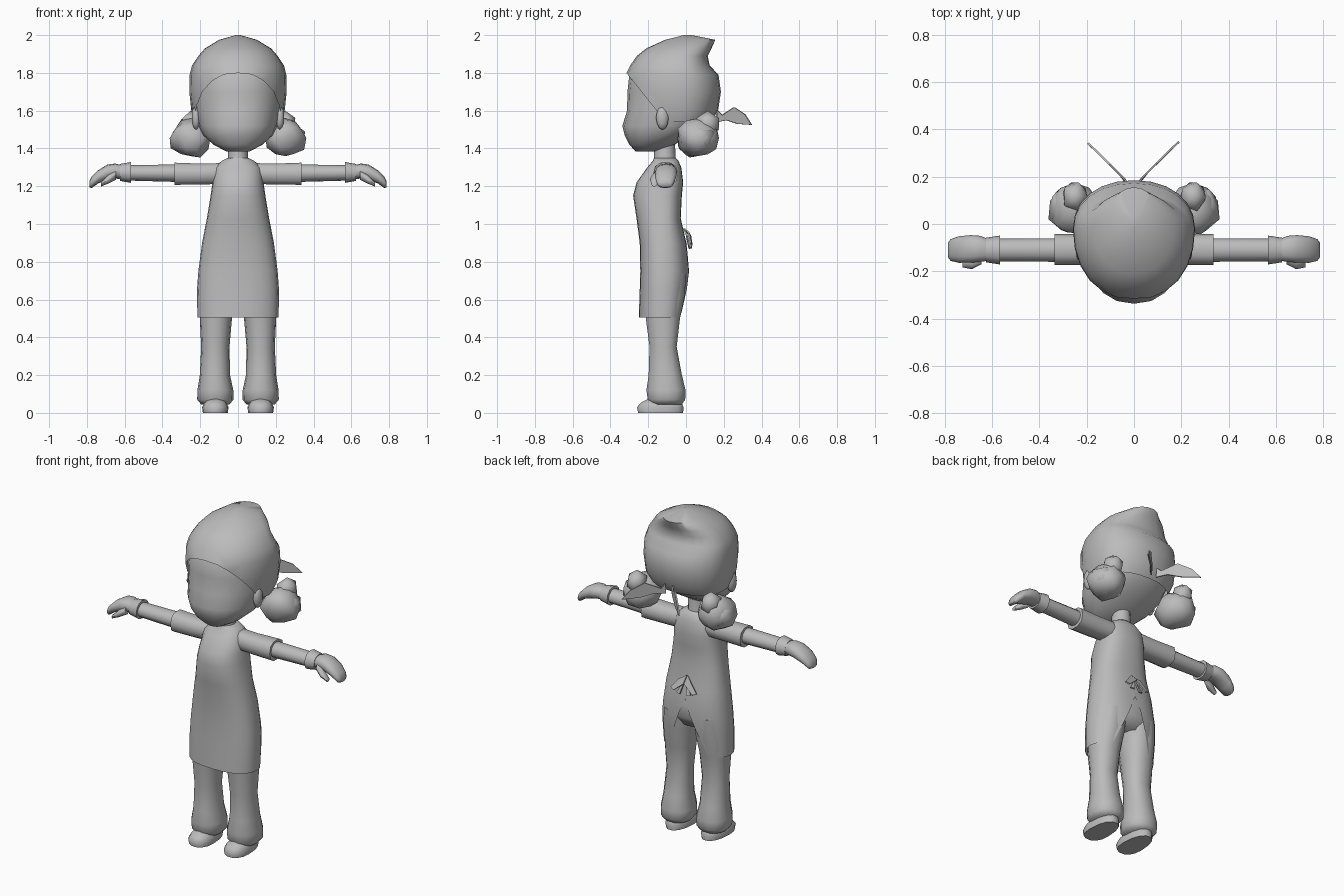
import bpy, bmesh, math
from mathutils import Vector, noise

grey = bpy.data.materials.new("plain grey")
grey.diffuse_color = (0.5, 0.5, 0.5, 1)


def finish(name, bm, angle=50, smooth=True):
    bmesh.ops.recalc_face_normals(bm, faces=bm.faces)
    me = bpy.data.meshes.new(name)
    bm.to_mesh(me)
    bm.free()
    ob = bpy.data.objects.new(name, me)
    bpy.context.collection.objects.link(ob)
    me.materials.append(grey)
    if smooth:
        bpy.ops.object.select_all(action='DESELECT')
        ob.select_set(True)
        bpy.context.view_layer.objects.active = ob
        bpy.ops.object.shade_smooth_by_angle(angle=math.radians(angle))
    return ob


def loft(rings, n=16, power=2.0, caps=(True, True), place=lambda u, v, t: (u, v, t)):
    """Skin rings of (t, centre u, half width u, v low, v high, v of widest point)."""
    bm = bmesh.new()
    loops = []
    for t, cu, w, lo, hi, cv in rings:
        loop = []
        for i in range(n):
            a = 2 * math.pi * i / n
            c, s = math.cos(a), math.sin(a)
            c = math.copysign(abs(c) ** (2 / power), c)
            s = math.copysign(abs(s) ** (2 / power), s)
            v = cv + s * ((hi - cv) if s > 0 else (cv - lo))
            loop.append(bm.verts.new(place(cu + w * c, v, t)))
        loops.append(loop)
    for a, b in zip(loops, loops[1:]):
        for i in range(n):
            j = (i + 1) % n
            bm.faces.new((a[i], a[j], b[j], b[i]))
    for use, loop in zip(caps, (loops[0], loops[-1])):
        if use:
            bm.faces.new(loop)
    return bm


def plate(name, outline, thick=0.008):
    bm = bmesh.new()
    face = bm.faces.new([bm.verts.new(p) for p in outline])
    face.normal_update()
    nrm = face.normal.copy()
    ext = bmesh.ops.extrude_face_region(bm, geom=[face])
    for v in ext["geom"]:
        if isinstance(v, bmesh.types.BMVert):
            v.co += nrm * thick
    return finish(name, bm, smooth=False)


def blob(name, centre, radii, sub=2, lump=0.0):
    bm = bmesh.new()
    bmesh.ops.create_icosphere(bm, subdivisions=sub, radius=1)
    for v in bm.verts:
        p = v.co.copy()
        k = 1 + lump * noise.noise(Vector((abs(centre[0]) + p.x * math.copysign(1, centre[0]), p.y, p.z)) * 2.2)
        v.co = Vector(centre) + Vector([p[i] * radii[i] * k for i in range(3)])
    return finish(name, bm, 60)


# Head with protruding muzzle
head = [(1.383, 0, .06, -.265, -.17, -.21), (1.42, 0, .13, -.30, -.06, -.18),
        (1.47, 0, .185, -.325, .02, -.12), (1.52, 0, .21, -.337, .09, -.08),
        (1.60, 0, .228, -.312, .155, -.05), (1.70, 0, .24, -.31, .165, -.03),
        (1.79, 0, .235, -.30, .155, -.03), (1.85, 0, .21, -.26, .08, -.05)]
finish("head", loft(head, 20, 2.2), 60)

# Head scarf: sloping front edge, notch under the raised rear fold
scarf = [(1.54, 0, .225, -.30, .13, -.03), (1.60, 0, .247, -.32, .17, -.02),
         (1.70, 0, .258, -.322, .185, -.02), (1.79, 0, .256, -.32, .172, -.02),
         (1.84, 0, .243, -.295, .125, -.02), (1.89, 0, .21, -.26, .115, -.02),
         (1.93, 0, .175, -.21, .135, 0), (1.975, 0, .10, -.11, .155, .02),
         (2.0, 0, .012, -.012, .03, .01)]
bm = loft(scarf, 24, 2.15, (False, True))
bmesh.ops.bisect_plane(bm, geom=bm.verts[:] + bm.edges[:] + bm.faces[:], plane_co=(0, -.3, 1.78),
                       plane_no=(0, 1.25, 1), clear_inner=True)
finish("head_scarf", bm, 55)

# Neck
finish("neck", loft([(1.28, 0, .07, -.18, -.04, -.11), (1.35, 0, .053, -.17, -.055, -.11),
                     (1.47, 0, .05, -.17, -.06, -.11)], 12), 50)

# Apron dress, open at the back below the bow
dress = [(.505, 0, .215, -.25, -.015, -.12), (.65, 0, .217, -.245, .008, -.12),
         (.75, 0, .21, -.242, .018, -.12), (.90, 0, .19, -.245, .002, -.12),
         (1.03, 0, .165, -.262, -.028, -.12), (1.15, 0, .145, -.28, -.022, -.12),
         (1.22, 0, .135, -.262, -.015, -.11), (1.30, 0, .125, -.205, -.025, -.11),
         (1.335, 0, .085, -.175, -.04, -.11), (1.35, 0, .055, -.17, -.055, -.11)]
bm = loft(dress, 24, 2.4, (False, True))
for side in (-1, 1):
    back = [f for f in bm.faces if f.calc_center_median().y > -.1 and f.calc_center_median().z < .9]
    geom = list({v for f in back for v in f.verts}) + list({e for f in back for e in f.edges}) + back
    bmesh.ops.bisect_plane(bm, geom=geom, plane_co=(0, 0, .84), plane_no=(side, 0, .4))
slit = [f for f in bm.faces if f.calc_center_median().y > -.1
        and abs(f.calc_center_median().x) < .4 * (.84 - f.calc_center_median().z)]
bmesh.ops.delete(bm, geom=slit, context='FACES')
finish("apron_dress", bm, 60)

# Hips under the apron
finish("hips", loft([(.66, 0, .17, -.20, -.03, -.11), (.72, 0, .195, -.225, .006, -.12),
                     (.80, 0, .195, -.23, .01, -.12), (.92, 0, .17, -.22, -.02, -.12)], 20, 2.3), 60)

for side, word in ((1, "right"), (-1, "left")):
    # Flared trouser leg
    leg = [(.045, .12, .075, -.19, -.02, -.10), (.07, .12, .096, -.205, -.002, -.10),
           (.12, .12, .095, -.212, 0, -.10), (.20, .122, .08, -.20, -.02, -.10),
           (.35, .12, .075, -.195, -.048, -.11), (.50, .117, .085, -.215, -.03, -.11),
           (.62, .108, .095, -.22, -.005, -.11), (.74, .10, .095, -.22, .004, -.11)]
    finish(word + "_trouser_leg",
           loft(leg, 14, 2.2, place=lambda u, v, t: (side * u, v, t)), 60)
    # Shoe
    shoe = [(0, .12, .066, -.255, -.012, -.16), (.03, .12, .07, -.262, -.01, -.16),
            (.055, .12, .058, -.24, -.02, -.16), (.075, .12, .038, -.20, -.05, -.15)]
    finish(word + "_shoe", loft(shoe, 14, 2.3, place=lambda u, v, t: (side * u, v, t)), 50)

    # Arm pieces run along x; ring widths are in y, low and high in z
    def along(u, v, t):
        return (side * t, u, v)
    finish(word + "_sleeve", loft([(.06, -.105, .06, 1.21, 1.325, 1.27), (.20, -.108, .064, 1.207, 1.322, 1.265),
                                   (.335, -.108, .066, 1.205, 1.327, 1.265)], 10, 2.5, place=along), 50)
    finish(word + "_forearm", loft([(.30, -.11, .05, 1.222, 1.315, 1.268), (.58, -.11, .048, 1.23, 1.312, 1.27)],
                                   12, place=along), 50)
    finish(word + "_cuff", loft([(.567, -.11, .061, 1.218, 1.328, 1.27), (.625, -.11, .052, 1.228, 1.318, 1.27)],
                                12, 2.2, place=along), 50)
    finish(word + "_hand", loft([(.61, -.11, .044, 1.238, 1.31, 1.275), (.65, -.105, .055, 1.24, 1.32, 1.28),
                                 (.69, -.105, .058, 1.232, 1.315, 1.275), (.74, -.108, .056, 1.215, 1.285, 1.25),
                                 (.775, -.11, .046, 1.19, 1.25, 1.22), (.787, -.11, .03, 1.195, 1.225, 1.21)],
                                12, 2.3, place=along), 60)
    finish(word + "_thumb", loft([(.645, -.145, .025, 1.235, 1.285, 1.26), (.685, -.165, .026, 1.215, 1.26, 1.237),
                                  (.725, -.168, .015, 1.198, 1.222, 1.21)], 8, place=along), 60)

    # Ear, bunched hair and scarf tail
    blob(word + "_ear", (side * .222, -.125, 1.563), (.024, .034, .065))
    blob(word + "_hair_bunch", (side * .25, .06, 1.455), (.105, .115, .105), 2, .25)
    blob(word + "_hair_bunch_outer", (side * .30, .07, 1.455), (.062, .09, .075), 1)
    blob(word + "_hair_bunch_top", (side * .25, .115, 1.53), (.06, .07, .07), 1)
    plate(word + "_scarf_tail", [(side * .025, .165, 1.60), (side * .035, .19, 1.575), (side * .10, .255, 1.617),
                                 (side * .155, .31, 1.58), (side * .193, .345, 1.525), (side * .12, .275, 1.53),
                                 (side * .06, .215, 1.55), (side * .02, .165, 1.54)])
    # Waist bow loop and tail
    plate(word + "_bow_loop", [(0, -.015, .975), (side * .035, .01, .955), (side * .085, .022, .895),
                               (side * .06, .028, .885), (0, .02, .935)])
    plate(word + "_bow_tail", [(0, .005, .95), (side * .045, .02, .875), (side * .02, .026, .87)])
